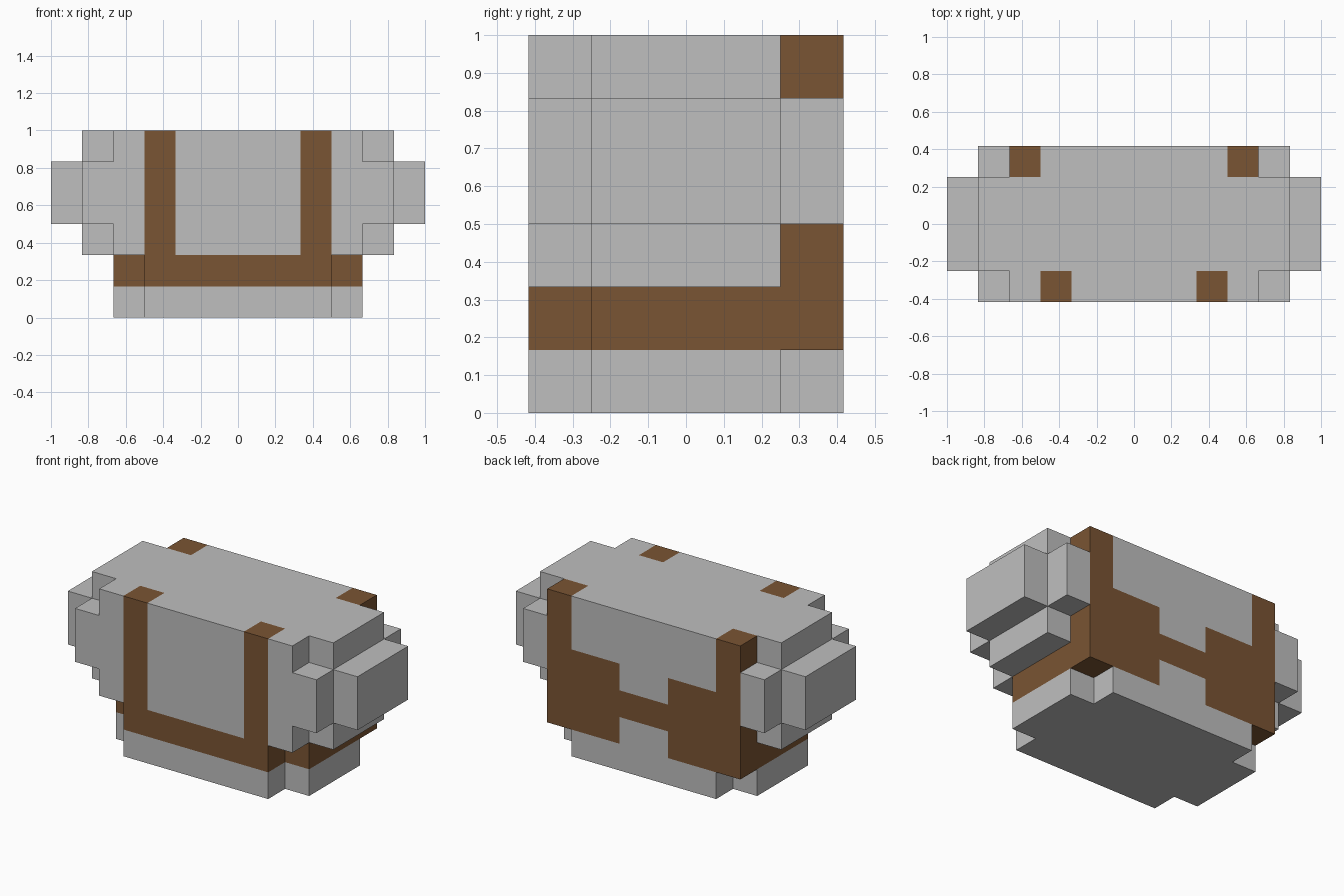
import bpy, bmesh
from mathutils import Vector

cube = bpy.data.objects.get("Cube")
if cube:
    bpy.data.objects.remove(cube)

U = 1 / 6                      # side of one building block
GRID_ORIGIN = Vector((0, -2.5, 0))


def material(name, rgb):
    m = bpy.data.materials.new(name)
    m.use_nodes = True
    m.diffuse_color = (*rgb, 1)
    bsdf = m.node_tree.nodes["Principled BSDF"]
    bsdf.inputs["Base Color"].default_value = (*rgb, 1)
    bsdf.inputs["Roughness"].default_value = 0.9
    return m


grey = material("light grey", (0.52, 0.52, 0.52))
brown = material("brown", (0.195, 0.089, 0.033))


def cells(x, y, z):
    """Blocks in the given half-open ranges, mirrored across x = 0."""
    return {(c, j, k) for i in range(*x) for c in (i, -i - 1)
            for j in range(*y) for k in range(*z)}


def solid(name, blocks, mat):
    """Closed, clean mesh around a set of unit blocks."""
    bm = bmesh.new()
    verts = {}

    def vert(p):
        key = tuple(p)
        if key not in verts:
            verts[key] = bm.verts.new((Vector(p) + GRID_ORIGIN) * U)
        return verts[key]

    for block in sorted(blocks):
        for axis in range(3):
            for side in (0, 1):
                neighbour = list(block)
                neighbour[axis] += 2 * side - 1
                if tuple(neighbour) in blocks:
                    continue
                corners = []
                for a, b in ((0, 0), (1, 0), (1, 1), (0, 1)):
                    p = list(block)
                    p[axis] += side
                    p[(axis + 1) % 3] += a
                    p[(axis + 2) % 3] += b
                    corners.append(vert(p))
                bm.faces.new(corners if side else corners[::-1])
    bmesh.ops.dissolve_limit(bm, angle_limit=0.01, verts=bm.verts[:], edges=bm.edges[:])
    mesh = bpy.data.meshes.new(name)
    bm.to_mesh(mesh)
    bm.free()
    mesh.materials.append(mat)
    obj = bpy.data.objects.new(name, mesh)
    bpy.context.collection.objects.link(obj)
    return obj


FRONT, MIDDLE, BACK, FULL = (0, 1), (1, 4), (4, 5), (0, 5)

# Pair of front straps running from the band to the top
front_straps = cells((2, 3), FRONT, (2, 6))

# Back bracket: crossbar, shoulder plates and corner posts
back_bracket = (cells((0, 4), BACK, (2, 3))
                | cells((1, 4), BACK, (3, 4))
                | cells((3, 4), BACK, (4, 6)))

# Base with notched corners, rising into the gap at the back of the band
back_gap = cells((0, 1), BACK, (1, 2))
base = cells((0, 3), FULL, (0, 1)) | cells((0, 4), MIDDLE, (0, 1)) | back_gap

# Band around the lower body, with wider corners at the back
band = (cells((0, 3), FRONT, (1, 2)) | cells((0, 4), (1, 5), (1, 2))) - back_gap

# Upper body: stepped ends that bulge at mid height
upper_body = (cells((0, 4), FULL, (2, 6))
              | cells((0, 5), MIDDLE, (2, 6))
              | cells((0, 5), FULL, (3, 5))
              | cells((0, 6), MIDDLE, (3, 5))) - front_straps - back_bracket

solid("base", base, grey)
solid("band", band, brown)
solid("upper_body", upper_body, grey)
solid("front_straps", front_straps, brown)
solid("back_bracket", back_bracket, brown)
